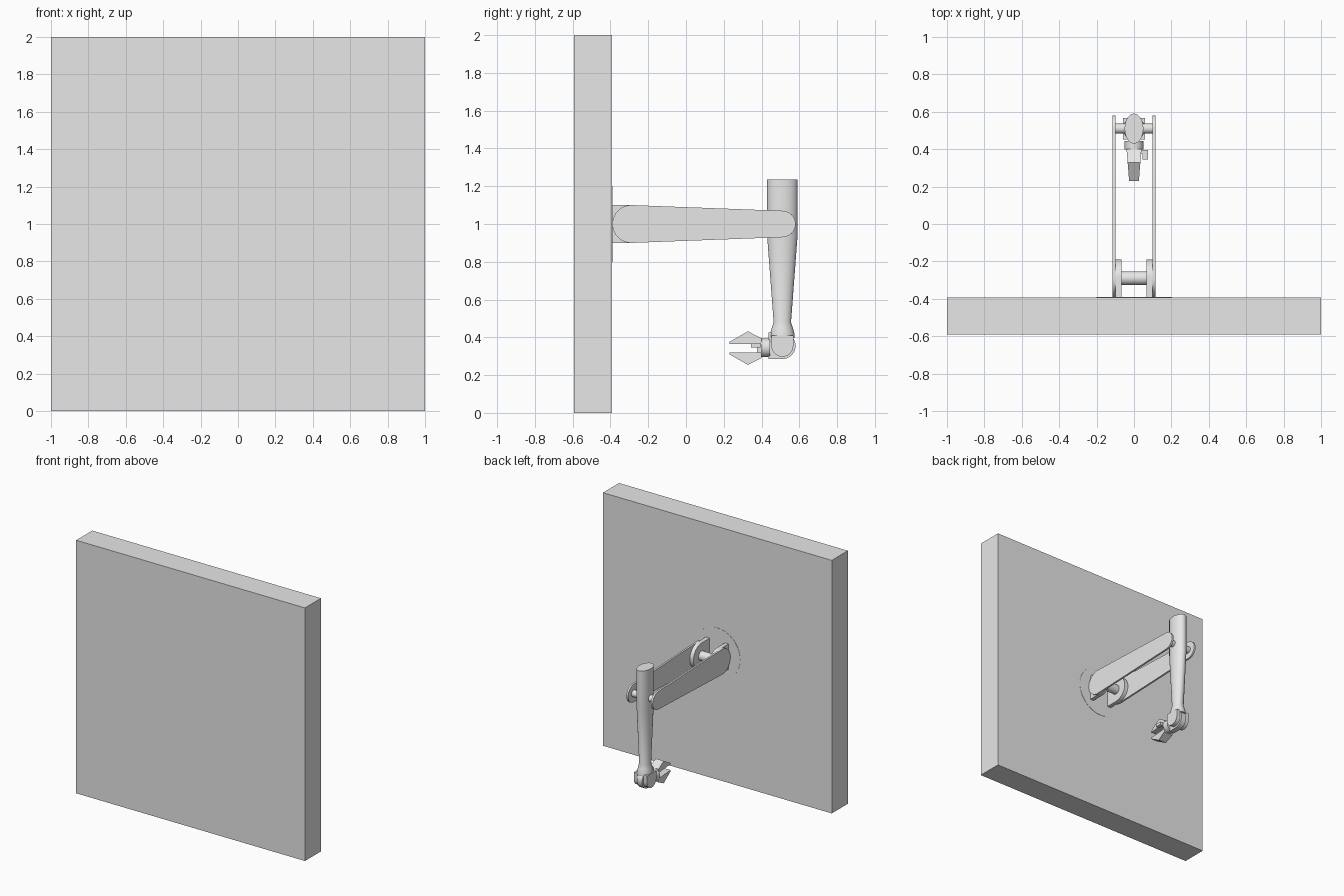
import bpy, bmesh, math
from math import pi, sin, cos, asin

old = bpy.data.objects.get("Cube")
if old:
    bpy.data.objects.remove(old, do_unlink=True)

grey = bpy.data.materials.new("plain grey")
grey.use_nodes = True
grey.diffuse_color = (0.8, 0.8, 0.8, 1)
grey.node_tree.nodes["Principled BSDF"].inputs["Base Color"].default_value = (0.8, 0.8, 0.8, 1)


def finish(name, bm, smooth=True):
    bmesh.ops.recalc_face_normals(bm, faces=bm.faces)
    mesh = bpy.data.meshes.new(name)
    bm.to_mesh(mesh)
    bm.free()
    mesh.materials.append(grey)
    ob = bpy.data.objects.new(name, mesh)
    bpy.context.collection.objects.link(ob)
    if smooth:
        bpy.ops.object.select_all(action='DESELECT')
        bpy.context.view_layer.objects.active = ob
        ob.select_set(True)
        bpy.ops.object.shade_smooth_by_angle(angle=math.radians(30))
    return ob


def loft(name, rings, smooth=True):
    """Skin a list of equal rings of points and cap both ends."""
    bm = bmesh.new()
    loops = [[bm.verts.new(p) for p in ring] for ring in rings]
    n = len(loops[0])
    for a, b in zip(loops, loops[1:]):
        for i in range(n):
            j = (i + 1) % n
            bm.faces.new((a[i], a[j], b[j], b[i]))
    bm.faces.new(loops[0])
    bm.faces.new(loops[-1])
    return finish(name, bm, smooth)


def plate(name, outline, x0, x1, smooth=True):
    """Extrude a (y, z) outline along x."""
    return loft(name, [[(x, y, z) for y, z in outline] for x in (x0, x1)], smooth)


def arc(y, z, r, start, end, steps=20):
    return [(y + r * cos(start + (end - start) * i / steps),
             z + r * sin(start + (end - start) * i / steps)) for i in range(steps + 1)]


def rod_x(name, y, z, r, x0, x1):
    return plate(name, arc(y, z, r, 0, 2 * pi, 32)[:-1], x0, x1)


def rod_y(name, z, r, y0, y1, n=48):
    return loft(name, [[(r * cos(2 * pi * i / n), y, z + r * sin(2 * pi * i / n))
                        for i in range(n)] for y in (y0, y1)])


def box(name, x0, x1, y0, y1, z0, z1):
    return plate(name, [(y0, z0), (y1, z0), (y1, z1), (y0, z1)], x0, x1, False)


# wall panel with turntable
WALL, SHOULDER, ELBOW, WRIST_Z = -0.392, -0.29, 0.51, 0.355
box("wall_panel", -1, 1, -0.592, WALL, 0, 2)
rod_y("turntable", 1, 0.2, WALL - 0.05, WALL + 0.002)

# shoulder brackets, axles and the pair of tapered arm plates
bracket = [(WALL, 0.9)] + arc(SHOULDER, 1, 0.1, -pi / 2, pi / 2) + [(WALL, 1.1)]
tilt = asin((0.1 - 0.07) / (ELBOW - SHOULDER))
arm = (arc(ELBOW, 1, 0.07, tilt - pi / 2, pi / 2 - tilt)
       + arc(SHOULDER, 1, 0.1, pi / 2 - tilt, 1.5 * pi + tilt))
for side, s in (("left", 1), ("right", -1)):
    plate(side + "_shoulder_bracket", bracket, s * 0.068, s * 0.1)
    plate(side + "_arm_plate", arm, s * 0.1, s * 0.115)
rod_x("shoulder_axle", SHOULDER, 1, 0.037, -0.1, 0.1)
rod_x("elbow_axle", ELBOW, 1, 0.027, -0.105, 0.105)

# oval forearm, flaring into the wrist
sections = [(1.235, 0.05, 0.08), (0.93, 0.05, 0.08), (0.48, 0.042, 0.046),
            (0.45, 0.048, 0.056), (0.42, 0.055, 0.064), (0.40, 0.056, 0.066)]
loft("forearm", [[(rx * cos(2 * pi * i / 40), ELBOW + ry * sin(2 * pi * i / 40), z)
                  for i in range(40)] for z, rx, ry in sections])

# wrist fork and the tongue that turns in it
fork = arc(ELBOW, WRIST_Z, 0.058, pi, 2 * pi) + [(ELBOW + 0.058, 0.41), (ELBOW - 0.058, 0.41)]
for side, s in (("left", 1), ("right", -1)):
    plate(side + "_wrist_fork", fork, s * 0.025, s * 0.058)
tongue = [(0.437, WRIST_Z - 0.07)] + arc(ELBOW, WRIST_Z, 0.07, -pi / 2, pi / 2) + [(0.437, WRIST_Z + 0.07)]
plate("wrist_tongue", tongue, -0.022, 0.022)
rod_y("gripper_neck", 0.345, 0.05, 0.397, 0.445, 24)

# gripper fingers, narrowing to the tips
upper = [(0.23, 0.366), (0.23, 0.376), (0.328, 0.432), (0.4, 0.395), (0.4, 0.366)]
for name, flip in (("upper_finger", 1), ("lower_finger", -1)):
    outline = [(y, 0.343 + flip * (z - 0.343)) for y, z in upper]
    loft(name, [[(s * (0.026 + 0.014 * (y - 0.23) / 0.17), y, z) for y, z in outline]
                for s in (-1, 1)], False)

# gripper core and small side drive
box("gripper_core", -0.03, 0.03, 0.375, 0.4, 0.32, 0.368)
box("side_drive", 0.045, 0.075, 0.345, 0.395, 0.345, 0.368)
box("drive_link", 0.0, 0.055, 0.375, 0.392, 0.35, 0.364)
